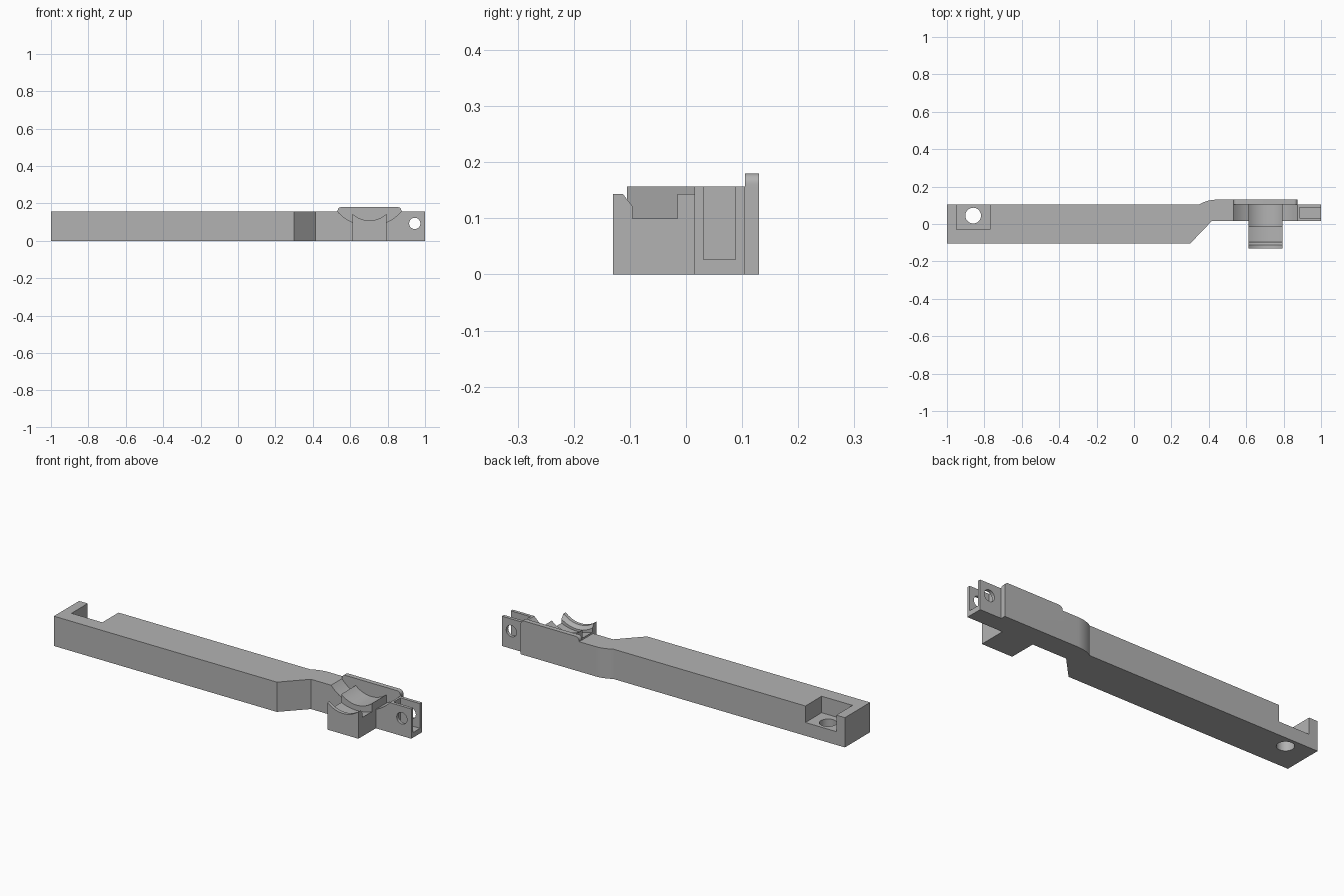
import bpy, bmesh, math
from mathutils import Matrix, Vector

if "Cube" in bpy.data.objects:
    bpy.data.objects.remove(bpy.data.objects["Cube"], do_unlink=True)

grey = bpy.data.materials.new("plain grey")
grey.use_nodes = True
grey.diffuse_color = (0.45, 0.45, 0.45, 1)
grey.node_tree.nodes["Principled BSDF"].inputs["Base Color"].default_value = (0.45, 0.45, 0.45, 1)

TOP = 0.157        # height of the arm
BACK = 0.105       # back of the straight part
BULGE = 0.13       # back of the thickened part
CX = 0.703         # middle of the saddle


def finish(name, bm):
    bmesh.ops.recalc_face_normals(bm, faces=bm.faces)
    mesh = bpy.data.meshes.new(name)
    bm.to_mesh(mesh)
    bm.free()
    mesh.materials.append(grey)
    obj = bpy.data.objects.new(name, mesh)
    bpy.context.collection.objects.link(obj)
    return obj


def prism(name, points, offset):
    """Extrude a closed outline of 3D points along an offset."""
    bm = bmesh.new()
    face = bm.faces.new([bm.verts.new(p) for p in points])
    new = bmesh.ops.extrude_face_region(bm, geom=[face])["geom"]
    verts = [g for g in new if isinstance(g, bmesh.types.BMVert)]
    bmesh.ops.translate(bm, verts=verts, vec=Vector(offset))
    return finish(name, bm)


def box(name, x0, x1, y0, y1, z0, z1):
    outline = [(x0, y0, z0), (x1, y0, z0), (x1, y1, z0), (x0, y1, z0)]
    return prism(name, outline, (0, 0, z1 - z0))


def cone_y(name, x, z, y0, y1, r0, r1, segments=96):
    """Cylinder or cone along y, radius r0 at y0 and r1 at y1."""
    bm = bmesh.new()
    place = Matrix.Translation((x, (y0 + y1) / 2, z)) @ Matrix.Rotation(-math.pi / 2, 4, "X")
    bmesh.ops.create_cone(bm, cap_ends=True, segments=segments, radius1=r0,
                          radius2=r1, depth=y1 - y0, matrix=place)
    return finish(name, bm)


def combine(target, other, operation):
    mod = target.modifiers.new(operation, "BOOLEAN")
    mod.operation = operation
    mod.solver = "EXACT"
    mod.object = other
    bpy.context.view_layer.objects.active = target
    bpy.ops.object.modifier_apply(modifier=mod.name)
    bpy.data.objects.remove(other, do_unlink=True)


def cut(target, *cutters):
    for cutter in cutters:
        combine(target, cutter, "DIFFERENCE")


# Arm: plan outline with a curved swelling at the back
w, h = 0.09, BULGE - BACK
radius = (w * w + h * h) / (2 * h)
sweep = math.asin(w / radius)
curve = [(0.44 - radius * math.sin(sweep * i / 10),
          BULGE - radius + radius * math.cos(sweep * i / 10)) for i in range(11)]
plan = [(-1, -BACK), (0.3, -BACK), (0.415, 0.015), (1, 0.015), (1, BACK),
        (0.875, BACK), (0.875, BULGE)] + curve + [(-1, BACK)]
arm = prism("arm", [(x, y, 0) for x, y in plan], (0, 0, TOP))

# Pocket with a screw hole at the left end, open to the back
bm = bmesh.new()
bmesh.ops.create_cone(bm, cap_ends=True, segments=48, radius1=0.042, radius2=0.042,
                      depth=0.5, matrix=Matrix.Translation((-0.86, 0.045, 0)))
cut(arm, box("pocket", -0.95, -0.77, -0.03, 0.2, 0.07, 0.3),
    finish("screw_hole", bm))

# Forked end with a cross pin hole
cut(arm, box("fork_slot", 0.885, 1.1, 0.031, 0.088, 0.027, 0.3),
    cone_y("pin_hole", 0.945, 0.093, -0.1, 0.2, 0.03, 0.03, 48))

# Round recess across the arm under the saddle
cut(arm, cone_y("recess", CX, 0.311, -0.05, BACK, 0.23, 0.23))

# Saddle block: shallow cradle, bevelled front lip and a deeper groove
saddle = box("saddle", CX - 0.09, CX + 0.09, -BULGE, BACK + 0.005, 0, TOP)
cut(saddle,
    cone_y("cradle", CX, 0.245, -0.2, 0.2, 0.136, 0.136),
    cone_y("lip_bevel", CX, 0.245, -0.112, -0.094, 0.136, 0.154),
    cone_y("groove", CX, 0.311, -0.095, -0.015, 0.23, 0.23))
combine(arm, saddle, "UNION")

# Raised back plate with rounded upper corners
half, top, r = 0.17, 0.18, 0.018
corner = [(half - r + r * math.cos(a), top - r + r * math.sin(a))
          for a in (math.pi / 2 * i / 8 for i in range(9))]
right = [(half, 0.12)] + corner
outline = right + [(-x, z) for x, z in reversed(right)]
plate = prism("back_plate", [(CX + x, BACK, z) for x, z in outline], (0, BULGE - BACK, 0))
combine(arm, plate, "UNION")

# Smooth the curved faces, keep the edges sharp
bpy.ops.object.select_all(action="DESELECT")
arm.select_set(True)
bpy.context.view_layer.objects.active = arm
bpy.ops.object.shade_smooth_by_angle(angle=math.radians(25))
